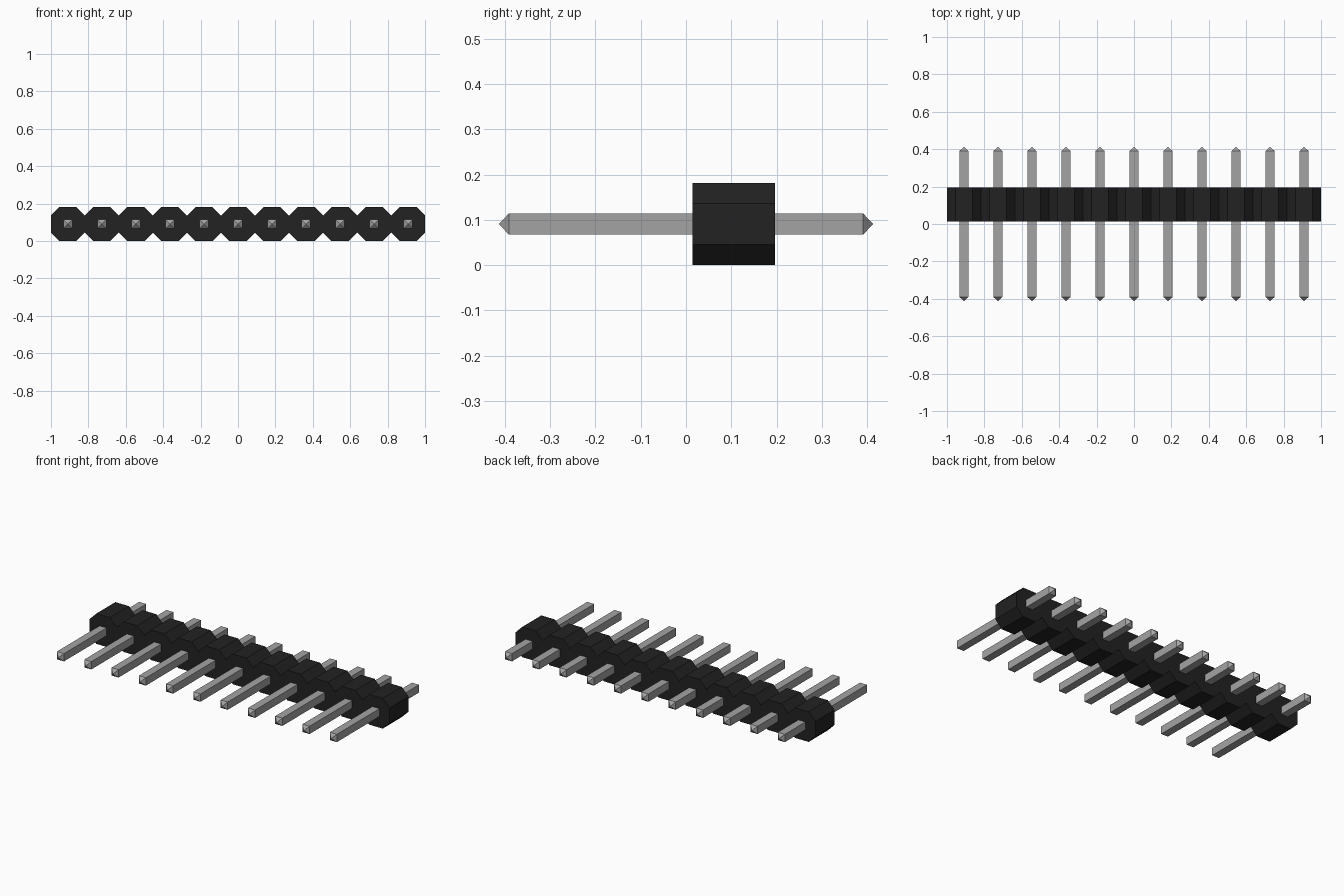
import bpy, bmesh
from mathutils import Vector

if "Cube" in bpy.data.objects:
    bpy.data.objects.remove(bpy.data.objects["Cube"], do_unlink=True)

COUNT = 11
PITCH = 2 / COUNT
MID_Z = PITCH / 2
CENTRES = [(i - (COUNT - 1) / 2) * PITCH for i in range(COUNT)]


def material(name, value, roughness):
    mat = bpy.data.materials.new(name)
    mat.use_nodes = True
    colour = (value, value, value, 1)
    mat.diffuse_color = colour
    bsdf = mat.node_tree.nodes["Principled BSDF"]
    bsdf.inputs["Base Color"].default_value = colour
    bsdf.inputs["Roughness"].default_value = roughness
    return mat


def finish(bm, name, mat):
    bmesh.ops.remove_doubles(bm, verts=bm.verts, dist=0.0001)
    bmesh.ops.recalc_face_normals(bm, faces=bm.faces)
    mesh = bpy.data.meshes.new(name)
    bm.to_mesh(mesh)
    bm.free()
    mesh.materials.append(mat)
    obj = bpy.data.objects.new(name, mesh)
    bpy.context.collection.objects.link(obj)


black = material("black plastic", 0.016, 0.6)
grey = material("grey metal", 0.37, 0.5)

# Housing: a row of octagonal prisms joined at their sides
FRONT, BACK = 0.014, 0.196
h, c = PITCH / 2, PITCH / 4
octagon = [(h, -c), (h, c), (c, h), (-c, h), (-h, c), (-h, -c), (-c, -h), (c, -h)]
bm = bmesh.new()
for i, x in enumerate(CENTRES):
    rings = [[bm.verts.new((x + px, y, MID_Z + pz)) for px, pz in octagon]
             for y in (FRONT, BACK)]
    for ring in rings:
        bm.faces.new(ring)
    for k in range(8):
        # Leave out the walls hidden between neighbours
        if (k == 0 and i < COUNT - 1) or (k == 4 and i > 0):
            continue
        n = (k + 1) % 8
        bm.faces.new((rings[0][k], rings[0][n], rings[1][n], rings[1][k]))
finish(bm, "housing", black)

# Pins: square bars with pyramid tips at both ends
TIP, SHOULDER, HALF = 0.413, 0.391, 0.0235
square = [(-HALF, -HALF), (HALF, -HALF), (HALF, HALF), (-HALF, HALF)]
for i, x in enumerate(CENTRES):
    bm = bmesh.new()
    ends = []
    for side in (-1, 1):
        ring = [bm.verts.new((x + px, side * SHOULDER, MID_Z + pz)) for px, pz in square]
        apex = bm.verts.new(Vector((x, side * TIP, MID_Z)))
        for k in range(4):
            bm.faces.new((ring[k], ring[(k + 1) % 4], apex))
        ends.append(ring)
    for k in range(4):
        n = (k + 1) % 4
        bm.faces.new((ends[0][k], ends[0][n], ends[1][n], ends[1][k]))
    finish(bm, f"pin_{i + 1}", grey)
